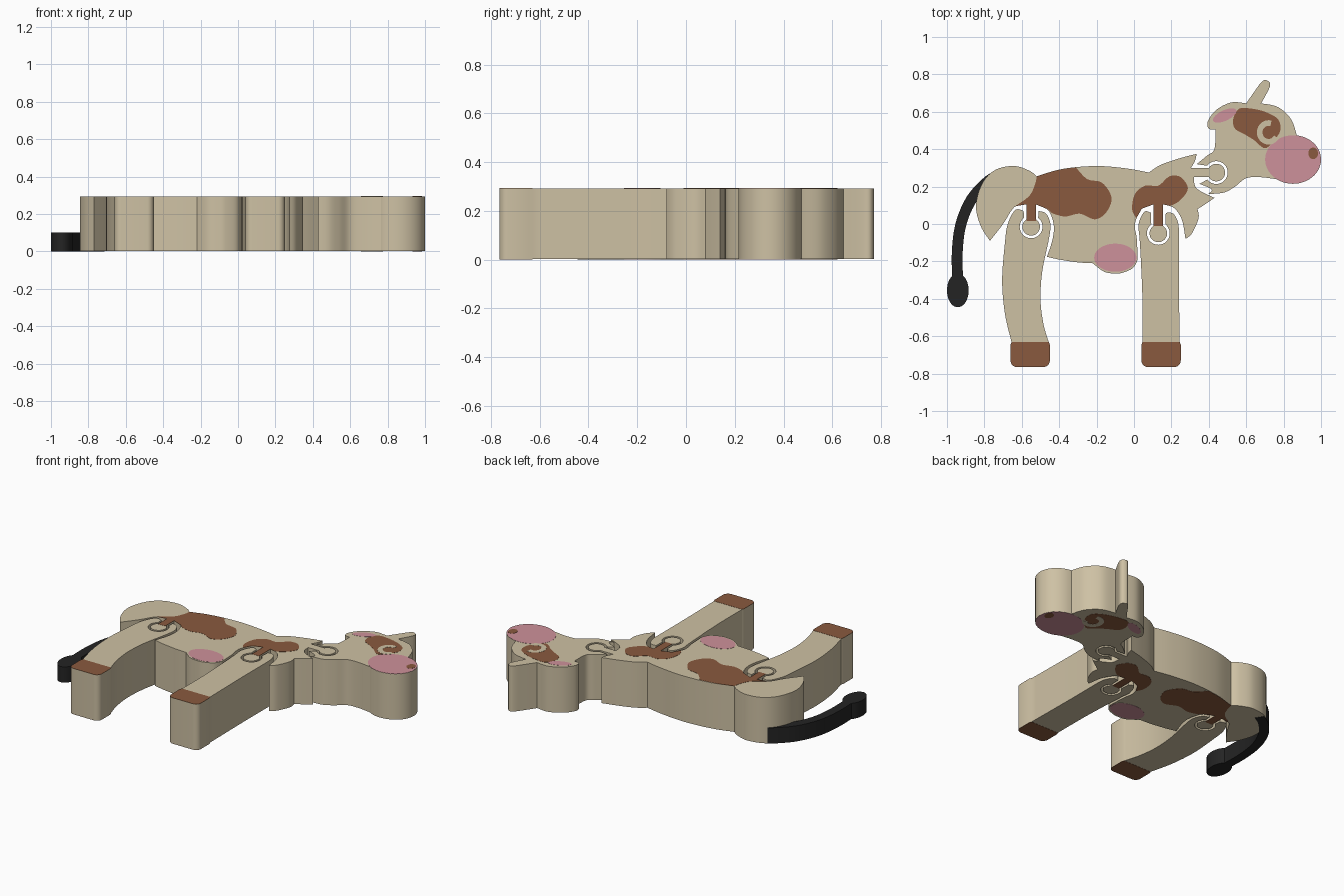
import bpy, bmesh, math

TOP = 0.295


def material(name, r, g, b):
    lin = [((c / 255 + 0.055) / 1.055) ** 2.4 for c in (r, g, b)]
    m = bpy.data.materials.new(name)
    m.diffuse_color = (*lin, 1)
    return m


TAN = material("wood_tan", 206, 193, 164)
BROWN = material("brown_paint", 138, 90, 62)
PINK = material("pink_paint", 206, 145, 155)
BLACK = material("black_cord", 36, 36, 36)


def spline(pts, n=6):
    """Smooth open curve through the points, leaving off the last one."""
    if len(pts) == 2:
        return [pts[0]]
    ext = [pts[0]] + pts + [pts[-1]]
    out = []
    for a, b, c, d in zip(ext, ext[1:], ext[2:], ext[3:]):
        for i in range(n):
            t = i / n
            out.append(tuple(0.5 * (2 * q + (r - p) * t + (2 * p - 5 * q + 4 * r - s) * t * t
                                    + (3 * q - p - 3 * r + s) * t ** 3)
                             for p, q, r, s in zip(a, b, c, d)))
    return out


def arc(cx, cy, rx, ry, a0, a1, n=32):
    return [(cx + rx * math.cos(math.radians(a0 + (a1 - a0) * i / n)),
             cy + ry * math.sin(math.radians(a0 + (a1 - a0) * i / n))) for i in range(n + 1)]


def ellipse(cx, cy, rx, ry, tilt=0, n=40):
    c, s = math.cos(math.radians(tilt)), math.sin(math.radians(tilt))
    return [(cx + x * c - y * s, cy + x * s + y * c) for x, y in arc(0, 0, rx, ry, 0, 360, n)[:-1]]


def blob(pts):
    """Smooth closed curve."""
    k = len(pts)
    return spline(pts[-2:] + pts + pts[:3])[12:12 + 6 * k]


def stroke(path, w):
    """Outline of a band of width w along a path."""
    left, right = [], []
    for i, (x, y) in enumerate(path):
        a, b = path[max(i - 1, 0)], path[min(i + 1, len(path) - 1)]
        dx, dy = b[0] - a[0], b[1] - a[1]
        l = math.hypot(dx, dy)
        left.append((x - dy / l * w / 2, y + dx / l * w / 2))
        right.append((x + dy / l * w / 2, y - dx / l * w / 2))
    return left + right[::-1]


def slab(name, outline, z0, z1, mat):
    bm = bmesh.new()
    f = bm.faces.new([bm.verts.new((x, y, z0)) for x, y in outline])
    top = bmesh.ops.extrude_face_region(bm, geom=[f])["geom"]
    bmesh.ops.translate(bm, vec=(0, 0, z1 - z0),
                        verts=[v for v in top if isinstance(v, bmesh.types.BMVert)])
    bmesh.ops.recalc_face_normals(bm, faces=bm.faces)
    me = bpy.data.meshes.new(name)
    bm.to_mesh(me)
    bm.free()
    me.materials.append(mat)
    ob = bpy.data.objects.new(name, me)
    bpy.context.collection.objects.link(ob)
    return ob


def piece(name, outline):
    return slab(name, outline, 0.002, TOP - 0.002, TAN)


def paint(name, outline, mat, layer=0):
    """Thin painted plate on both flat sides; layer 1 lies over layer 0."""
    e = 0.001 * (1 - layer)
    slab(name + "_lower", outline, e, 0.003, mat)
    slab(name + "_upper", outline, TOP - 0.003, TOP - e, mat)


# Joint centres
REAR, FRONT, NECK = (-0.55, -0.015), (0.13, -0.05), (0.44, 0.275)
R_KNOB, R_SOCKET = 0.047, 0.061


def knob(c, a):
    return arc(*c, R_KNOB, R_KNOB, a - 32, a - 328)


def socket(c, a):
    return arc(*c, R_SOCKET, R_SOCKET, a + 38, a + 322)


# Body with three interlocking knobs
body = (
    spline([(-0.77, -0.09), (-0.82, -0.01), (-0.845, 0.1), (-0.81, 0.22), (-0.74, 0.29),
            (-0.64, 0.31), (-0.56, 0.285), (-0.52, 0.255)])
    + spline([(-0.52, 0.255), (-0.38, 0.295), (-0.2, 0.31), (-0.04, 0.297), (0.08, 0.275)])
    + spline([(0.08, 0.275), (0.14, 0.315), (0.24, 0.35), (0.335, 0.375)])
    + spline([(0.335, 0.375), (0.327, 0.34), (0.305, 0.30)])
    + [(0.305, 0.30)] + knob(NECK, 180)
    + spline([(0.32, 0.25), (0.335, 0.19), (0.43, 0.14)])
    + spline([(0.43, 0.14), (0.38, 0.105), (0.34, 0.08)])
    + spline([(0.34, 0.08), (0.345, 0.03), (0.31, -0.05), (0.275, -0.08)])
    + spline([(0.275, -0.08), (0.257, 0.02), (0.215, 0.085), (0.155, 0.105)])
    + [(0.155, 0.105)] + knob(FRONT, 90)
    + spline([(0.105, 0.105), (0.04, 0.08), (0.005, 0.0), (0.015, -0.08), (0.02, -0.19)])
    + spline([(0.02, -0.19), (-0.005, -0.235), (-0.06, -0.26), (-0.1, -0.265),
              (-0.16, -0.255), (-0.22, -0.21)])
    + spline([(-0.22, -0.21), (-0.3, -0.205), (-0.4, -0.19), (-0.465, -0.175)])
    + spline([(-0.465, -0.175), (-0.435, -0.08), (-0.43, 0.0), (-0.46, 0.075), (-0.525, 0.105)])
    + [(-0.525, 0.105)] + knob(REAR, 90)
    + spline([(-0.575, 0.105), (-0.64, 0.09), (-0.7, 0.0), (-0.77, -0.09)]))
piece("body", body)


# Legs with rounded hooves and open sockets
def hoof(x0, x1, r=0.035):
    y0, y1 = -0.765, -0.63
    return ([(x1 - 0.006, y1), (x1, y1 - 0.015)] + arc(x1 - r, y0 + r, r, r, 0, -90, 8)
            + arc(x0 + r, y0 + r, r, r, -90, -180, 8) + [(x0, y1 - 0.015), (x0 + 0.006, y1)])


def leg(name, left, joint, right, x0, x1):
    piece(name, spline(left) + [left[-1]] + socket(joint, 90) + spline(right) + hoof(x0, x1))
    paint(name + "_hoof", hoof(x0, x1), BROWN)


leg("rear_leg", [(-0.655, -0.63), (-0.69, -0.48), (-0.705, -0.3), (-0.69, -0.1), (-0.675, 0.0),
                 (-0.635, 0.075), (-0.59, 0.07)], REAR,
    [(-0.51, 0.07), (-0.47, 0.055), (-0.447, 0.0), (-0.455, -0.08), (-0.49, -0.25),
     (-0.5, -0.4), (-0.485, -0.53), (-0.457, -0.63)], -0.66, -0.45)
leg("front_leg", [(0.046, -0.63), (0.045, -0.4), (0.037, -0.2), (0.03, -0.08), (0.025, 0.0),
                  (0.055, 0.065), (0.09, 0.06)], FRONT,
    [(0.17, 0.06), (0.21, 0.055), (0.237, 0.0), (0.24, -0.1), (0.24, -0.3), (0.244, -0.63)],
    0.04, 0.25)

# Head with ear, horn and muzzle
head = (
    spline([(0.764, 0.239), (0.68, 0.25), (0.6, 0.245), (0.54, 0.2), (0.48, 0.168), (0.395, 0.16)])
    + spline([(0.395, 0.16), (0.415, 0.185), (0.35, 0.215)])
    + [(0.35, 0.215)] + socket(NECK, 180)
    + [(0.365, 0.315)] + spline([(0.335, 0.32), (0.39, 0.365), (0.43, 0.4), (0.435, 0.505)])
    + spline([(0.435, 0.505), (0.4, 0.51), (0.395, 0.55), (0.44, 0.61), (0.52, 0.65), (0.6, 0.645)])
    + spline([(0.6, 0.645), (0.645, 0.71), (0.68, 0.757), (0.705, 0.77), (0.728, 0.74), (0.68, 0.645)])
    + spline([(0.68, 0.645), (0.77, 0.625), (0.84, 0.56), (0.87, 0.475)])
    + arc(0.85, 0.345, 0.15, 0.13, 82, -124))
piece("head", head)

# Painted face
paint("muzzle", ellipse(0.85, 0.345, 0.149, 0.129), PINK)
paint("nostril", ellipse(0.958, 0.378, 0.026, 0.031), BROWN, 1)
paint("ear_inside", ellipse(0.485, 0.58, 0.068, 0.028, 25), PINK)
paint("face_patch", blob([(0.53, 0.56), (0.56, 0.615), (0.62, 0.618), (0.7, 0.6), (0.77, 0.56),
                          (0.782, 0.5), (0.75, 0.45), (0.70, 0.405), (0.64, 0.45),
                          (0.59, 0.48), (0.54, 0.51)]), BROWN)
paint("eye_ring", stroke(arc(0.72, 0.49, 0.048, 0.05, 75, 330), 0.03), TAN, 1)

# Painted coat patches and udder
paint("udder", ellipse(-0.1, -0.18, 0.113, 0.075), PINK)
paint("rear_patch",
      spline([(-0.52, 0.255), (-0.42, 0.285), (-0.31, 0.302)])
      + spline([(-0.31, 0.302), (-0.25, 0.24), (-0.17, 0.22), (-0.12, 0.14), (-0.15, 0.06),
                (-0.21, 0.025), (-0.29, 0.055), (-0.37, 0.04), (-0.445, 0.06)])
      + [(-0.46, 0.078), (-0.525, 0.105), (-0.525, 0.015), (-0.575, 0.015), (-0.575, 0.105)]
      + spline([(-0.635, 0.095), (-0.56, 0.15), (-0.53, 0.21), (-0.52, 0.255)]), BROWN)
paint("front_patch",
      spline([(0.012, 0.03), (-0.01, 0.08), (0.005, 0.16), (0.06, 0.205), (0.13, 0.205),
              (0.19, 0.255), (0.25, 0.25), (0.288, 0.19), (0.25, 0.13), (0.2, 0.1), (0.155, 0.105)])
      + [(0.155, 0.105), (0.155, -0.01), (0.105, -0.01), (0.105, 0.105), (0.042, 0.082)], BROWN)

# Low tail with tuft
tail = spline([(-0.73, 0.26), (-0.79, 0.22), (-0.87, 0.13), (-0.925, 0.0), (-0.945, -0.15),
               (-0.942, -0.32)])
slab("tail", stroke(tail, 0.058), 0, 0.1, BLACK)
slab("tail_tuft", ellipse(-0.942, -0.355, 0.058, 0.09), 0, 0.1, BLACK)

# Smooth rims, crisp edges
for ob in bpy.context.scene.objects:
    ob.select_set(True)
    bpy.context.view_layer.objects.active = ob
bpy.ops.object.shade_smooth_by_angle(angle=math.radians(30))
